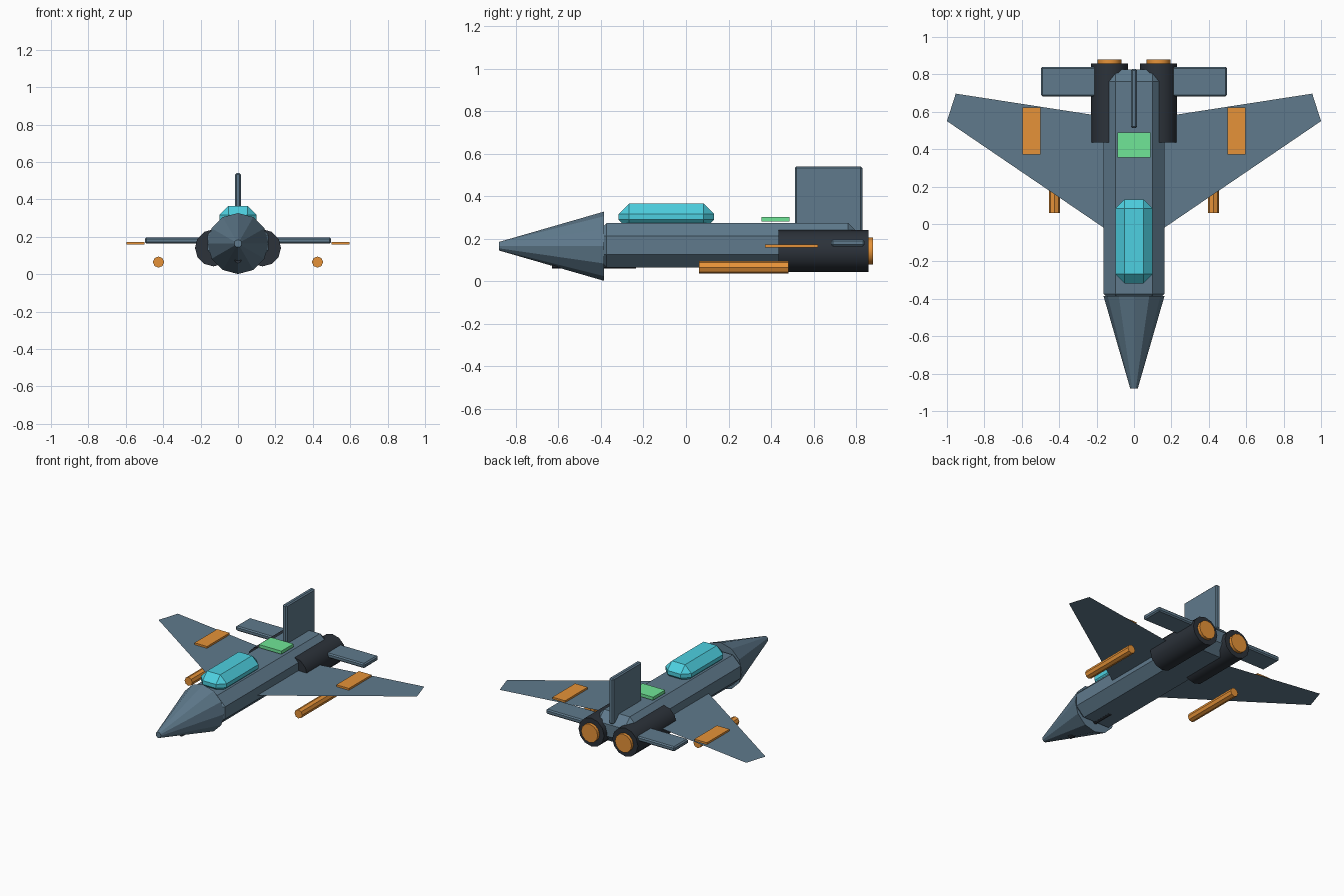
import bpy
from math import radians

if "Cube" in bpy.data.objects:
    bpy.data.objects.remove(bpy.data.objects["Cube"])


def material(name, rgb):
    m = bpy.data.materials.new(name)
    m.diffuse_color = (*rgb, 1)
    m.use_nodes = True
    m.node_tree.nodes["Principled BSDF"].inputs["Base Color"].default_value = m.diffuse_color
    return m


SLATE = material("slate", (0.115, 0.195, 0.265))
DARK = material("dark_metal", (0.025, 0.032, 0.042))
CYAN = material("glass", (0.075, 0.63, 0.75))
ORANGE = material("orange", (0.79, 0.29, 0.04))
GREEN = material("green", (0.16, 0.79, 0.31))


def box(name, lo, hi, mat, bevel=0.0):
    """Axis-aligned box between two corners, optionally chamfered."""
    bpy.ops.mesh.primitive_cube_add(size=1, location=[(a + b) / 2 for a, b in zip(lo, hi)])
    ob = bpy.context.object
    ob.name = name
    ob.scale = [b - a for a, b in zip(lo, hi)]
    bpy.ops.object.transform_apply(location=False, rotation=False, scale=True)
    ob.data.materials.append(mat)
    if bevel:
        mod = ob.modifiers.new("chamfer", 'BEVEL')
        mod.width = bevel
        mod.segments = 1
    return ob


def tube(name, x, z, y0, y1, r_back, mat, sides=12, r_front=None, smooth=True):
    """Cylinder or cone lying along y, from front y0 to back y1."""
    bpy.ops.mesh.primitive_cone_add(
        vertices=sides, radius1=r_back, radius2=r_back if r_front is None else r_front,
        depth=y1 - y0, location=(x, (y0 + y1) / 2, z), rotation=(radians(90), 0, 0))
    ob = bpy.context.object
    ob.name = name
    ob.data.materials.append(mat)
    if smooth:
        bpy.ops.object.shade_smooth_by_angle(angle=radians(35))
    return ob


# Body, nose, canopy, fin
box("fuselage", (-0.162, -0.435, 0.064), (0.162, 0.825, 0.273), SLATE, 0.062)
tube("nose_cone", 0, 0.164, -0.88, -0.385, 0.163, SLATE, r_front=0.02, smooth=False)
box("canopy", (-0.1, -0.317, 0.24), (0.1, 0.132, 0.365), CYAN, 0.049)
box("tail_fin", (-0.017, 0.512, 0.22), (0.017, 0.83, 0.54), SLATE, 0.008)
box("dorsal_panel", (-0.087, 0.355, 0.28), (0.087, 0.488, 0.302), GREEN)
tube("gun_barrel", 0, 0.076, -0.63, -0.235, 0.018, DARK, sides=8)

# Mirrored parts
for side, s in (("right", 1), ("left", -1)):
    # Thin sheet wing
    outline = [(0.1, -0.062), (1.0, 0.55), (0.953, 0.697), (0.1, 0.565)]
    me = bpy.data.meshes.new(side + "_wing")
    pts = [(s * x, y, 0.155) for x, y in outline][::s]
    me.from_pydata(pts, [], [(0, 1, 2, 3)])
    me.materials.append(SLATE)
    bpy.context.collection.objects.link(bpy.data.objects.new(side + "_wing", me))

    xs = sorted((s * 0.5, s * 0.597))
    box(side + "_wing_panel", (xs[0], 0.372, 0.158), (xs[1], 0.622, 0.171), ORANGE)
    xs = sorted((s * 0.19, s * 0.498))
    box(side + "_tailplane", (xs[0], 0.683, 0.163), (xs[1], 0.84, 0.196), SLATE, 0.008)

    # Engine, exhaust and underwing store
    tube(side + "_engine", s * 0.131, 0.141, 0.435, 0.859, 0.099, DARK)
    tube(side + "_exhaust", s * 0.131, 0.141, 0.82, 0.88, 0.064, ORANGE)
    tube(side + "_missile", s * 0.425, 0.065, 0.06, 0.482, 0.03, ORANGE, sides=8)
